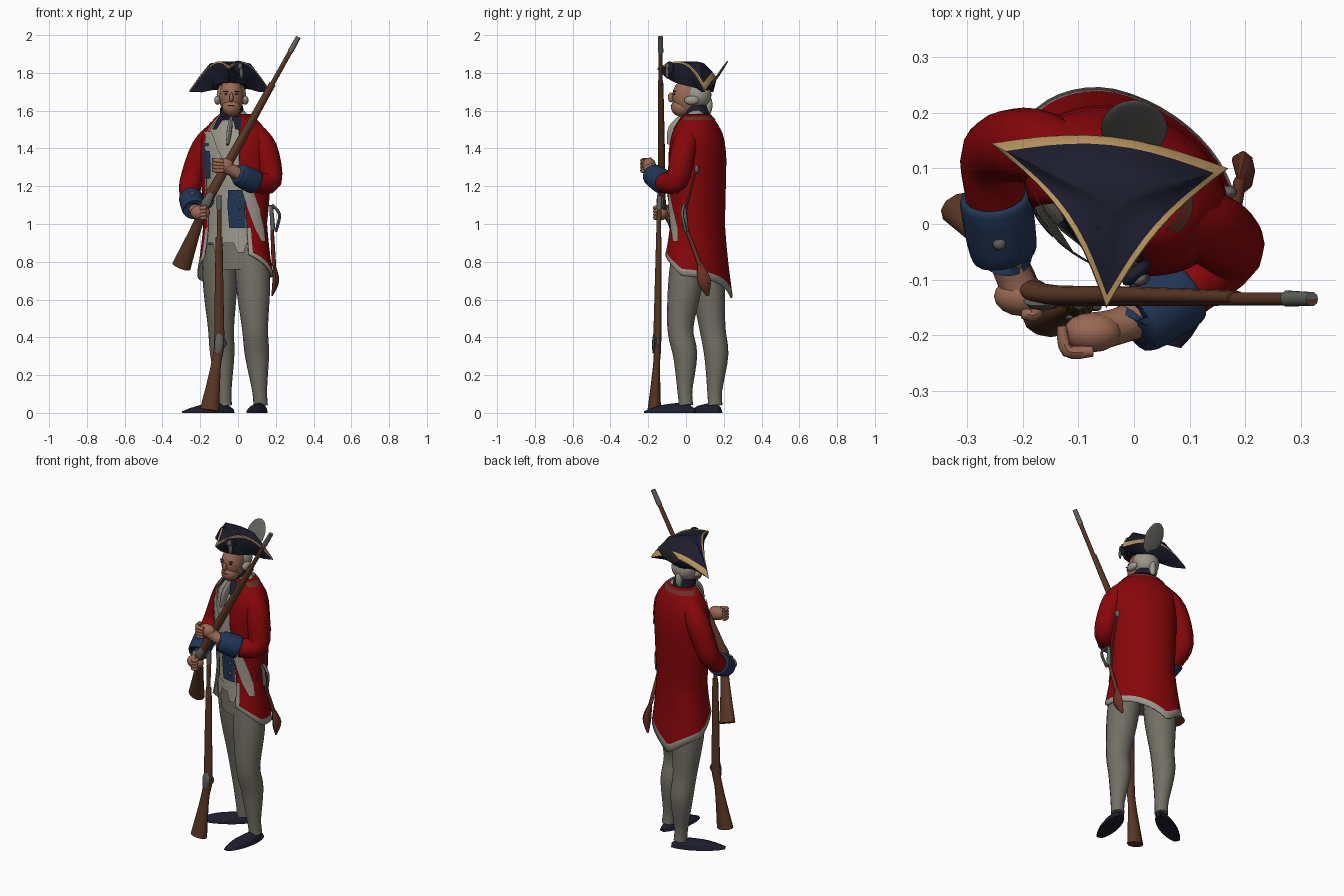
import bpy, bmesh, math
from math import sin, cos, pi, radians
from mathutils import Vector, Matrix

if "Cube" in bpy.data.objects:
    bpy.data.objects.remove(bpy.data.objects["Cube"])
made = []
UP = Vector((0, 0, 1))


def make_material(name, *colour):
    material = bpy.data.materials.new(name)
    material.use_nodes = True
    material.diffuse_color = (*colour, 1)
    material.node_tree.nodes["Principled BSDF"].inputs["Base Color"].default_value = (*colour, 1)
    return material


red = make_material("coat red", .24, .002, .003)
cream = make_material("off white cloth", .33, .31, .26)
stocking = make_material("grey stocking", .17, .16, .13)
navy = make_material("dark navy", .012, .012, .027)
blue = make_material("facing blue", .015, .036, .09)
wood = make_material("gun wood", .1, .038, .018)
skin = make_material("skin", .32, .14, .085)
gold = make_material("gold braid", .5, .31, .12)
steel = make_material("steel grey", .12, .12, .11)
leather = make_material("red leather", .14, .032, .02)


def finish(name, mesh_builder, *materials):
    bmesh.ops.recalc_face_normals(mesh_builder, faces=mesh_builder.faces)
    mesh = bpy.data.meshes.new(name)
    mesh_builder.to_mesh(mesh)
    mesh_builder.free()
    for material in materials:
        mesh.materials.append(material)
    part = bpy.data.objects.new(name, mesh)
    bpy.context.collection.objects.link(part)
    made.append(part)
    return part


def loft(name, rings, *materials, closed=True, rule=None):
    """Skin a list of point rings; rule(row, column) picks the material."""
    builder = bmesh.new()
    rows = [[builder.verts.new(point) for point in ring] for ring in rings]
    count = len(rows[0])
    for i, (low, high) in enumerate(zip(rows, rows[1:])):
        for j in range(count if closed else count - 1):
            k = (j + 1) % count
            face = builder.faces.new((low[j], low[k], high[k], high[j]))
            face.material_index = rule(i, j) if rule else 0
    if closed:
        builder.faces.new(rows[0])
        builder.faces.new(rows[-1])
    return finish(name, builder, *materials)


def rounded(points, steps=4):
    """Pass a smooth curve through points of any dimension."""
    result = []
    for i in range(len(points) - 1):
        start, end = points[i], points[i + 1]
        before, after = points[max(i - 1, 0)], points[min(i + 2, len(points) - 1)]
        for step in range(steps):
            t = step / steps
            bend = (end - before) * (t * (1 - t) ** 2) / 2
            bend -= (after - start) * (t * t * (1 - t)) / 2
            result.append(start + (end - start) * (t * t * (3 - 2 * t)) + bend)
    return result + [points[-1]]


def tube(name, path, radii, material, flat=1, sides=12):
    """Rounded tube along a path; flat squashes the cross-section."""
    path = [Vector(point) for point in path]
    span = path[-1] - path[0]
    thin = min(range(3), key=lambda i: abs(span[i]))
    reference = Vector([float(i == thin) for i in range(3)])
    curve = rounded([Vector((*point, radius)) for point, radius in zip(path, radii)])
    rings = []
    for i, sample in enumerate(curve):
        tangent = (curve[min(i + 1, len(curve) - 1)] - curve[max(i - 1, 0)]).to_3d().normalized()
        across = tangent.cross(reference).normalized() * sample.w
        depth = across.cross(tangent) * flat
        angles = [2 * pi * k / sides for k in range(sides)]
        rings.append([sample.to_3d() + across * cos(a) + depth * sin(a) for a in angles])
    return loft(name, rings, material)


def ball(name, centre, size, material, tilt=0, axis='X'):
    builder = bmesh.new()
    bmesh.ops.create_uvsphere(builder, u_segments=16, v_segments=10, radius=1)
    turn = Matrix.Rotation(radians(tilt), 4, axis)
    builder.transform(Matrix.Translation(centre) @ turn @ Matrix.Diagonal((*size, 1)))
    return finish(name, builder, material)


# Torso surface: height, half width, half depth; the oval twists more towards the hem
BODY = [(1.6, .06, .05), (1.54, .13, .09), (1.47, .185, .125), (1.36, .19, .14), (1, .175, .13), (.6, .21, .145)]
FACING = -20


def body(angle, z, offset=0):
    """Point on the torso; angle is in degrees from the front towards the left."""
    upper, lower = next((pair for pair in zip(BODY, BODY[1:]) if z >= pair[1][0]), BODY[-2:])
    t = (upper[0] - z) / (upper[0] - lower[0])
    width, depth = [a + (b - a) * t + offset for a, b in zip(upper[1:], lower[1:])]
    twist = -22 - 13 * (1.6 - z)
    local = radians(angle + FACING - twist)
    spot = Vector((width * sin(local), -depth * cos(local), z))
    return Matrix.Rotation(radians(twist), 3, 'Z') @ spot + Vector((-.015, .06, 0))


def patch(name, material, rows, offset=.006, steps=6):
    """Thin cloth panel on the torso from rows (start angle, end angle, height)."""
    spread = [k / steps for k in range(steps + 1)]
    return loft(name, [[body(a + (b - a) * t, z, offset) for t in spread] for a, b, z in rows], material, closed=False)


# Waistcoat and breeches
def torso_ring(z, offset):
    return [body(angle, z, offset) for angle in range(0, 360, 15)]


loft("waistcoat", [torso_ring(.9 + .07 * k, -.012) for k in range(11)], cream)
loft("breeches_seat", [torso_ring(z, -.03) for z in (.95, .85, .76)], stocking)
for side, angle in (("left", 2), ("right", -42)):
    patch(side + "_waistcoat_flap", cream, [(angle, angle + 40, .95), (angle + 14, angle + 26, .85)], -.008)

# Open coat with swept hem and pale lining
COLUMNS, WAIST, CHEST_ROWS, SKIRT_ROWS = 36, 1, 12, 8


def coat_point(column, z, fall):
    opening = max(0, min(1, (1.35 - z) * 3))
    start, end = 20 + 15 * opening, 310 + 3 * opening
    angle = start + (end - start) * column / COLUMNS
    back = 1 - abs(angle - 200) / 180
    hem = .73 + .13 * max(0, cos(radians(angle))) - .13 * back ** 4
    return body(angle, z + (hem - z) * fall, .015 * fall * fall)


stations = [(WAIST + .58 * (1 - k / CHEST_ROWS), 0) for k in range(CHEST_ROWS)]
stations += [(WAIST, k / SKIRT_ROWS) for k in range(SKIRT_ROWS + 1)]
last = len(stations) - 2


def lining(row, column):
    return int(row == last or (row > CHEST_ROWS and column in (0, COLUMNS - 1)))


coat = loft("coat", [[coat_point(j, *station) for j in range(COLUMNS + 1)] for station in stations],
            red, cream, closed=False, rule=lining)
cloth = coat.modifiers.new("cloth", 'SOLIDIFY')
cloth.thickness, cloth.offset, cloth.material_offset, cloth.material_offset_rim = .008, 0, 1, 1

# Lapels, belts, collar and neck linen
patch("left_lapel", blue, [(2, 32, 1.18), (0, 31, 1.1), (3, 32, .98)])
patch("right_lapel", blue, [(-52, -36, 1.43), (-50, -30, 1.36), (-48, -32, 1.24)])
patch("sword_belt", cream, [(26, 44, 1.18), (36, 60, 1.08), (50, 74, .98), (64, 76, .91)], .01)
patch("shoulder_belt", cream, [(-62, -34, 1.49), (-44, -16, 1.4), (-26, 0, 1.3)], .008)
patch("coat_collar", leather, [(60, 280, 1.57), (65, 270, 1.55)], .008, 24)
tube("stock_collar", [(-.03, .075, 1.5), (-.03, .06, 1.57), (-.035, .05, 1.62)], [.078, .066, .06], navy, sides=16)
tube("neck_linen", [(-.035, -.01, 1.57), (-.045, -.06, 1.5), (-.055, -.08, 1.42)], [.02, .035, .02], cream, .4)
for side, angle in (("left", 18), ("right", -30)):
    patch(side + "_collar_tab", navy, [(angle - 12, angle + 14, 1.57), (angle - 4, angle + 6, 1.5)], .01)
for k in range(3):
    ball("lapel_button", body(22, 1.15 - k * .06, .008), [.008] * 3, steel)


# Legs and buckled shoes
def leg(side, hip, knee, ankle, toe):
    hip, knee, ankle, toe = map(Vector, (hip, knee, ankle, toe))
    thigh = hip.lerp(knee, .5)
    calf = knee.lerp(ankle, .35) + Vector((0, .015, 0))
    shin = knee.lerp(ankle, .8)
    tube(side + "_leg", [hip, thigh, knee, calf, shin, ankle], [.09, .09, .069, .064, .04, .038], stocking, sides=16)
    forward = (toe - ankle).to_2d().to_3d().normalized()
    heel = ankle.to_2d().to_3d() - forward * .05
    sideways = forward.cross(UP)
    rings = []
    for k in range(13):
        t = k / 12
        swell = (.1 + sin(pi * t)) ** .5
        width, height = .047 * swell, .066 * (1 - .55 * t) * min(1, swell)
        middle = heel.lerp(toe, t)
        angles = [pi * a / 8 for a in range(16)]
        rings.append([middle + sideways * width * cos(a) + UP * height * max(0, sin(a)) for a in angles])
    loft(side + "_shoe", rings, navy)


leg("left", (.07, .02, .9), (.09, -.03, .45), (.12, 0, .04), (.07, -.22, 0))
leg("right", (-.1, .09, .9), (-.09, .14, .45), (-.07, .155, .04), (-.29, .03, 0))


# Arms, turned-back cuffs and gripping hands
def arm(side, sleeve, wrist, hand, grip):
    wrist, hand, grip = Vector(wrist), Vector(hand), Vector(grip)
    tube(side + "_sleeve", sleeve, [.055, .068, .06, .054], red, sides=16)
    start = Vector(sleeve[-1])
    tube(side + "_cuff", [start, start.lerp(wrist, .1), wrist, wrist.lerp(hand, .05)], [.055, .065, .06, .04], blue, sides=16)
    tube(side + "_wrist", [start.lerp(wrist, .8), wrist.lerp(hand, .5), hand], [.036, .033, .036], skin)
    ball(side + "_hand", hand, (.052, .036, .04), skin)
    ball(side + "_cuff_button", start.lerp(wrist, .5) + Vector((0, -.035, .05)), (.012, .012, .01), steel)
    for k in range(4):
        knuckle = hand + grip + UP * (.027 - .018 * k)
        palm = hand + Vector((0, grip.y, 0)) + UP * (.02 - .016 * k)
        tip = knuckle + Vector((-.01, .045, .005))
        tube(side + "_finger", [palm, knuckle, tip], [.011, .012, .009], skin, sides=8)


arm("left", [(.07, .02, 1.5), (.14, -.01, 1.4), (.172, -.05, 1.23), (.09, -.12, 1.22)],
    (.01, -.175, 1.26), (-.075, -.195, 1.31), (-.045, -.033, 0))
arm("right", [(-.1, .11, 1.5), (-.18, .14, 1.4), (-.25, .13, 1.22), (-.25, .05, 1.14)],
    (-.235, -.05, 1.08), (-.2, -.13, 1.06), (.025, -.03, 0))

# Head and wig
face = Vector((-.035, 0, 1.66))


def feature(name, place, size, material):
    ball(name, face + Vector(place), size, material)


feature("head", (0, .015, .015), (.066, .088, .1), skin)
feature("jaw", (0, -.022, -.042), (.05, .058, .05), skin)
feature("nose", (0, -.08, .01), (.011, .016, .026), skin)
feature("mouth", (0, -.076, -.032), (.02, .006, .003), leather)
feature("wig", (0, .06, .025), (.078, .075, .078), cream)
feature("wig_queue", (0, .12, -.03), (.02, .02, .05), cream)
for side in (-1, 1):
    feature("wig_curl", (side * .073, .03, -.005), (.018, .04, .024), cream)
    feature("eye", (side * .027, -.062, .028), (.01, .006, .004), navy)
    feature("eyebrow", (side * .028, -.061, .042), (.016, .008, .003), leather)

# Three-cornered hat with bowed edges
corners = [Vector(p) for p in ((-.258, .145, 1.7), (-.05, -.152, 1.82), (.17, .1, 1.7))]
bows = [Vector(p) for p in ((.025, .02, .085), (-.012, .018, .085), (0, .035, .075))]
crown = Vector((-.04, .035, 0))
edge = [corners[k].lerp(corners[(k + 1) % 3], t / 10) + bows[k] * sin(pi * t / 10)
        for k in range(3) for t in range(10)]


def hat_band(radius, z):
    outward = [(p - crown).to_2d().to_3d().normalized() * radius for p in edge]
    return [crown + d + UP * (z - d.y / 4) for d in outward]


def hat_top(scale, z):
    return [crown + (p - crown).to_2d().to_3d() * scale + UP * z for p in edge]


def blend(first, second, share, lift):
    return [a.lerp(b, share) + UP * lift for a, b in zip(first, second)]


brim = hat_band(.092, 1.725)
plateau = hat_top(.5, 1.85)
loft("hat", [hat_band(.06, 1.74), brim, blend(brim, edge, .5, -.01), edge, blend(edge, plateau, .04, .008),
             blend(edge, plateau, .25, .008), blend(edge, plateau, .5, .008), plateau, hat_top(.2, 1.86)],
     navy, gold, rule=lambda row, column: int(row in (3, 4)))
ball("cockade", (.005, -.088, 1.825), (.032, .014, .036), navy, 40, 'Z')
ball("cockade_button", (.012, -.1, 1.835), (.014, .01, .018), steel, 40, 'Z')
ball("cockade_ribbon", (.018, -.1, 1.8), (.012, .008, .03), steel, 40, 'Z')
ball("feather", (0, .172, 1.79), (.06, .007, .09), steel, -34)


# Muskets: one shouldered, one grounded
def musket(name, muzzle, lock, butt):
    muzzle, lock, butt = map(Vector, (muzzle, lock, butt))
    front = Vector((0, -.01, 0))
    stock = [muzzle.lerp(lock, .28), muzzle.lerp(lock, .65), lock, lock.lerp(butt, .3), lock.lerp(butt, .65), butt]
    tube(name + "_stock", stock, [.018, .023, .027, .026, .037, .051], wood, .7)
    tube(name + "_barrel", [muzzle, lock + front], [.012, .014], wood, sides=10)
    tube(name + "_muzzle", [muzzle, muzzle.lerp(lock, .09)], [.013, .015], steel, sides=10)
    plate = [lock.lerp(muzzle, .06), lock, lock.lerp(butt, .15)]
    tube(name + "_lock", [p + front * 2 for p in plate], [.012, .025, .012], steel, .4, 8)
    guard = [plate[0], lock + Vector((.036, 0, 0)), plate[-1]]
    tube(name + "_guard", guard, [.006] * 3, steel, sides=8)


musket("shouldered_musket", (.32, -.135, 1.99), (-.17, -.125, 1.11), (-.3, .025, .775))
musket("grounded_musket", (-.1, -.14, 1.15), (-.1, -.15, .37), (-.15, -.168, .015))

# Sword, scabbard and strap
tube("sword_grip", [(.175, -.01, 1.1), (.185, 0, .97)], [.01, .013], steel, sides=8)
tube("sword_guard", [(.18, -.01, 1.1), (.22, -.02, 1.05), (.2, 0, .96)], [.008] * 3, steel, sides=8)
tube("scabbard", [(.18, 0, .98), (.19, .075, .78)], [.009, .012], leather, sides=8)
tube("scabbard_tip", [(.19, .075, .79), (.2, .095, .7), (.18, .115, .62)], [.012, .036, .008], leather, .5, 8)
tube("strap", [body(115 - 10 * k, 1.29 - .1 * k, .006) for k in range(4)], [.005] * 4, leather, sides=6)
ball("strap_knot", body(116, 1.29, .008), (.018, .012, .022), steel)

# Smooth shading with crisp edges
bpy.ops.object.select_all(action='DESELECT')
for part in made:
    part.select_set(True)
bpy.context.view_layer.objects.active = made[0]
bpy.ops.object.shade_smooth_by_angle(angle=radians(45))
